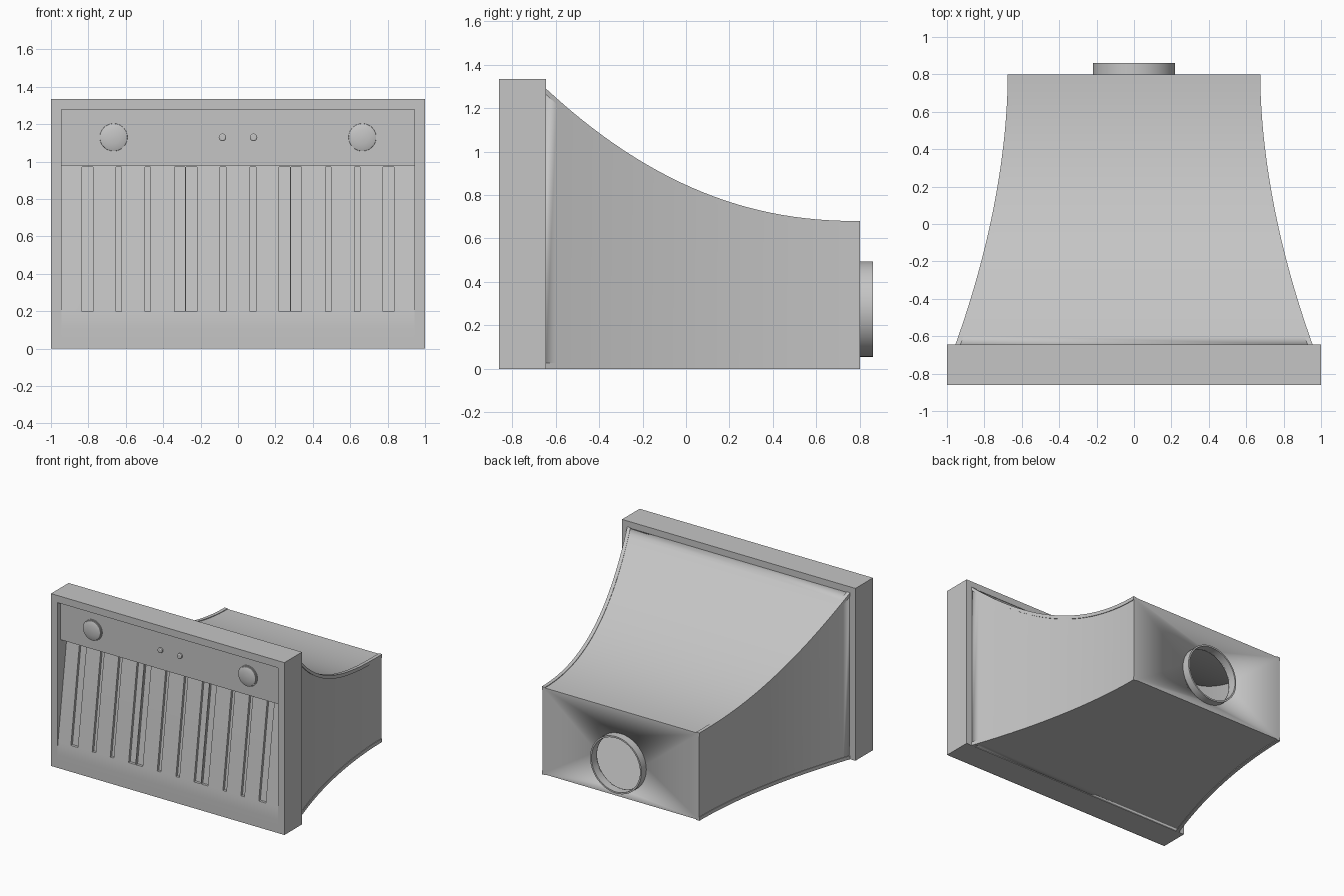
import bpy, bmesh, math
from mathutils import Vector

if "Cube" in bpy.data.objects:
    bpy.data.objects.remove(bpy.data.objects["Cube"])

steel = bpy.data.materials.new("brushed_steel")
steel.use_nodes = True
steel.diffuse_color = (0.56, 0.56, 0.56, 1)
steel.node_tree.nodes["Principled BSDF"].inputs["Base Color"].default_value = (0.56, 0.56, 0.56, 1)

FRONT, JOIN, BACK = -0.86, -0.645, 0.80
EDGE = 0.005          # how far the corner trim stands proud
DUCT_Z, DUCT_R = 0.275, 0.22


def finish(name, bm, recalc=True):
    if recalc:
        bmesh.ops.recalc_face_normals(bm, faces=bm.faces)
    mesh = bpy.data.meshes.new(name)
    bm.to_mesh(mesh)
    bm.free()
    mesh.materials.append(steel)
    ob = bpy.data.objects.new(name, mesh)
    bpy.context.collection.objects.link(ob)
    bpy.ops.object.select_all(action='DESELECT')
    ob.select_set(True)
    bpy.context.view_layer.objects.active = ob
    bpy.ops.object.shade_smooth_by_angle(angle=math.radians(30))
    return ob


def loft(bm, sections, caps=True):
    """Skin closed sections together and return their vertex rings."""
    rings = [[bm.verts.new(p) for p in s] for s in sections]
    n = len(rings[0])
    for a, b in zip(rings, rings[1:]):
        for i in range(n):
            j = (i + 1) % n
            bm.faces.new((a[i], a[j], b[j], b[i]))
    if caps:
        bm.faces.new(rings[0])
        bm.faces.new(rings[-1])
    return rings


def circle(x, y, z, r, n=48):
    return [Vector((x + r * math.cos(math.tau * i / n), y, z + r * math.sin(math.tau * i / n)))
            for i in range(n)]


def turned(name, x, z, profile, caps=True):
    bm = bmesh.new()
    loft(bm, [circle(x, y, z, r) for r, y in profile], caps)
    return finish(name, bm)


def box(name, x, y0, y1, z0, z1):
    bm = bmesh.new()
    loft(bm, [[(-x, y, z0), (x, y, z0), (x, y, z1), (-x, y, z1)] for y in (y0, y1)])
    return finish(name, bm)


# Flared body outline along its depth
def half_width(y):
    return 0.675 + 0.28 * ((BACK - y) / (BACK - JOIN)) ** 1.85


def height(y):
    return 0.68 + 0.61 * ((BACK - y) / (BACK - JOIN)) ** 2.2


stations = [JOIN + (BACK - JOIN) * i / 28 for i in range(29)]

# Hollow canopy with a round hole in its back wall
bm = bmesh.new()
sections = []
for y in stations:
    w, h = half_width(y) - EDGE, height(y) - EDGE
    sections.append([(-w, y, EDGE), (w, y, EDGE), (w, y, h), (-w, y, h)])
rings = loft(bm, sections, caps=False)
last = rings[-1]
edges = [bm.edges.get((last[i], last[(i + 1) % 4])) for i in range(4)]
hole = [bm.verts.new(p) for p in circle(0, BACK, DUCT_Z, DUCT_R - 0.012)]
edges += [bm.edges.new((hole[i], hole[(i + 1) % len(hole)])) for i in range(len(hole))]
bmesh.ops.triangle_fill(bm, edges=edges, use_beauty=True)
canopy = finish("canopy", bm)
shell = canopy.modifiers.new("wall_thickness", 'SOLIDIFY')
shell.thickness = 0.008
shell.offset = -1

# Angle trim along the four long corners
for side, sx in (("left", 1), ("right", -1)):
    for level in ("upper", "lower"):
        bm = bmesh.new()
        sections = []
        for y in stations:
            w = half_width(y)
            base, up = (height(y), -1) if level == "upper" else (0, 1)
            angle = [(0, 0), (0, 0.027), (EDGE, 0.027), (EDGE, EDGE), (0.027, EDGE), (0.027, 0)]
            sections.append([(sx * (w - a), y, base + up * b) for a, b in angle])
        loft(bm, sections)
        finish(f"{side}_{level}_trim", bm)

# Duct collar
turned("duct_collar", 0, DUCT_Z,
       [(DUCT_R, 0.795), (DUCT_R, 0.86), (DUCT_R - 0.012, 0.86), (DUCT_R - 0.012, 0.795)], caps=False)

# Deep rectangular rim, open along its lower edge
IN_X, IN_Z, TOP = 0.945, 1.28, 1.335
outline = [(-1, 0), (-IN_X, 0), (-IN_X, IN_Z), (IN_X, IN_Z), (IN_X, 0), (1, 0), (1, TOP), (-1, TOP)]
bm = bmesh.new()
loft(bm, [[(x, y, z) for x, z in outline] for y in (FRONT, JOIN)])
finish("rim", bm)
box("rim_floor", IN_X, FRONT + 0.002, JOIN, 0, 0.01)

# Control panel
PANEL_Y = FRONT + 0.035
box("control_panel", IN_X, PANEL_Y, -0.70, 0.98, IN_Z)


# Sloped filter sheet that curves into the lower lip
def depth(z):
    if z < 0.1:
        return 0
    if z < 0.2:
        return 0.7 * (z - 0.1) ** 2
    return 0.007 + 0.14 * (z - 0.2)


half = [(0.065, 0.095), (0.22, 0.277), (0.283, 0.34), (0.468, 0.498), (0.622, 0.652), (0.775, 0.835)]
grooves = half + [(-b, -a) for a, b in half]
xs = sorted([v for g in grooves for v in g] + [-IN_X, IN_X])
zs = [0, 0.05, 0.1, 0.125, 0.15, 0.175, 0.2, 0.97, 0.985]
bm = bmesh.new()
grid = [[bm.verts.new((x, FRONT + depth(z), z)) for x in xs] for z in zs]
sunk = []
for r in range(len(zs) - 1):
    for c in range(len(xs) - 1):
        f = bm.faces.new((grid[r][c], grid[r][c + 1], grid[r + 1][c + 1], grid[r + 1][c]))
        if zs[r] == 0.2 and (xs[c], xs[c + 1]) in grooves:
            sunk.append(f)
ext = bmesh.ops.extrude_face_region(bm, geom=sunk)
bmesh.ops.translate(bm, vec=(0, 0.02, 0),
                    verts=[g for g in ext["geom"] if isinstance(g, bmesh.types.BMVert)])
bmesh.ops.delete(bm, geom=[f for f in sunk if f.is_valid], context='FACES_ONLY')
finish("baffle_filters", bm, recalc=False)

# Lamps and buttons
for side, sx in (("left", 1), ("right", -1)):
    turned(f"{side}_lamp", sx * 0.665, 1.13,
           [(0.08, PANEL_Y + 0.002), (0.08, PANEL_Y - 0.008), (0.074, PANEL_Y - 0.008),
            (0.073, PANEL_Y - 0.014), (0.06, PANEL_Y - 0.019), (0.035, PANEL_Y - 0.023),
            (0.01, PANEL_Y - 0.025)])
    turned(f"{side}_button", sx * 0.083, 1.13,
           [(0.02, PANEL_Y + 0.002), (0.02, PANEL_Y - 0.012), (0.014, PANEL_Y - 0.016)])
